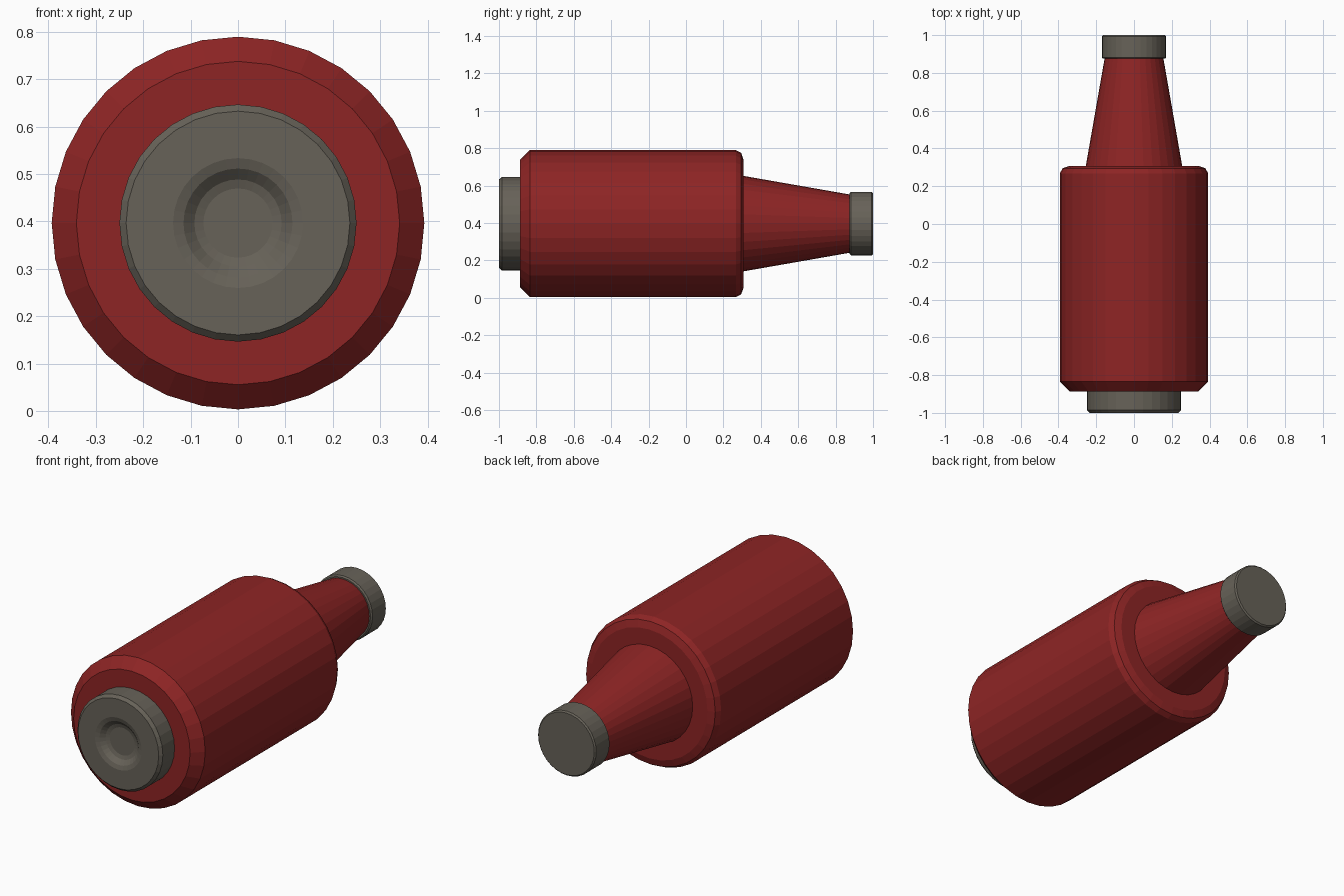
import bpy, bmesh
from math import sin, cos, tau

if "Cube" in bpy.data.objects:
    bpy.data.objects.remove(bpy.data.objects["Cube"])

AXIS_Z = 0.3965   # height of the shared turning axis
SIDES = 32


def material(name, rgb):
    m = bpy.data.materials.new(name)
    m.diffuse_color = (*rgb, 1)
    m.use_nodes = True
    m.node_tree.nodes["Principled BSDF"].inputs["Base Color"].default_value = m.diffuse_color
    return m


def lathe(name, profile, mat):
    """Turn (radius, y) points, listed front to back, around the y axis."""
    bm = bmesh.new()
    rings = [[bm.verts.new((r * sin(tau * i / SIDES), y,
                            AXIS_Z + r * cos(tau * i / SIDES)))
              for i in range(SIDES)] for r, y in profile]
    for a, b in zip(rings, rings[1:]):
        for i in range(SIDES):
            j = (i + 1) % SIDES
            bm.faces.new((a[i], a[j], b[j], b[i]))
    bm.faces.new(rings[0])
    bm.faces.new(rings[-1])
    bmesh.ops.recalc_face_normals(bm, faces=bm.faces[:])
    mesh = bpy.data.meshes.new(name)
    bm.to_mesh(mesh)
    bm.free()
    mesh.materials.append(mat)
    obj = bpy.data.objects.new(name, mesh)
    bpy.context.collection.objects.link(obj)
    return obj


red = material("red_paint", (0.27, 0.018, 0.018))
grey = material("dark_metal", (0.135, 0.122, 0.098))

# Main cylinder with chamfered front, rounded shoulder and tapering neck
lathe("body", [(0.341, -0.887), (0.393, -0.835), (0.393, 0.267),
               (0.378, 0.295), (0.341, 0.308), (0.255, 0.308),
               (0.155, 0.88)], red)

# Front base plug with a shallow round dimple
lathe("base_plug", [(0.25, -0.88), (0.25, -0.985), (0.236, -1.0),
                    (0.137, -1.0), (0.115, -0.993), (0.092, -0.973),
                    (0.073, -0.967)], grey)

# Cap on the end of the neck
lathe("neck_cap", [(0.163, 0.875), (0.17, 0.882), (0.17, 0.993),
                   (0.163, 1.0)], grey)
